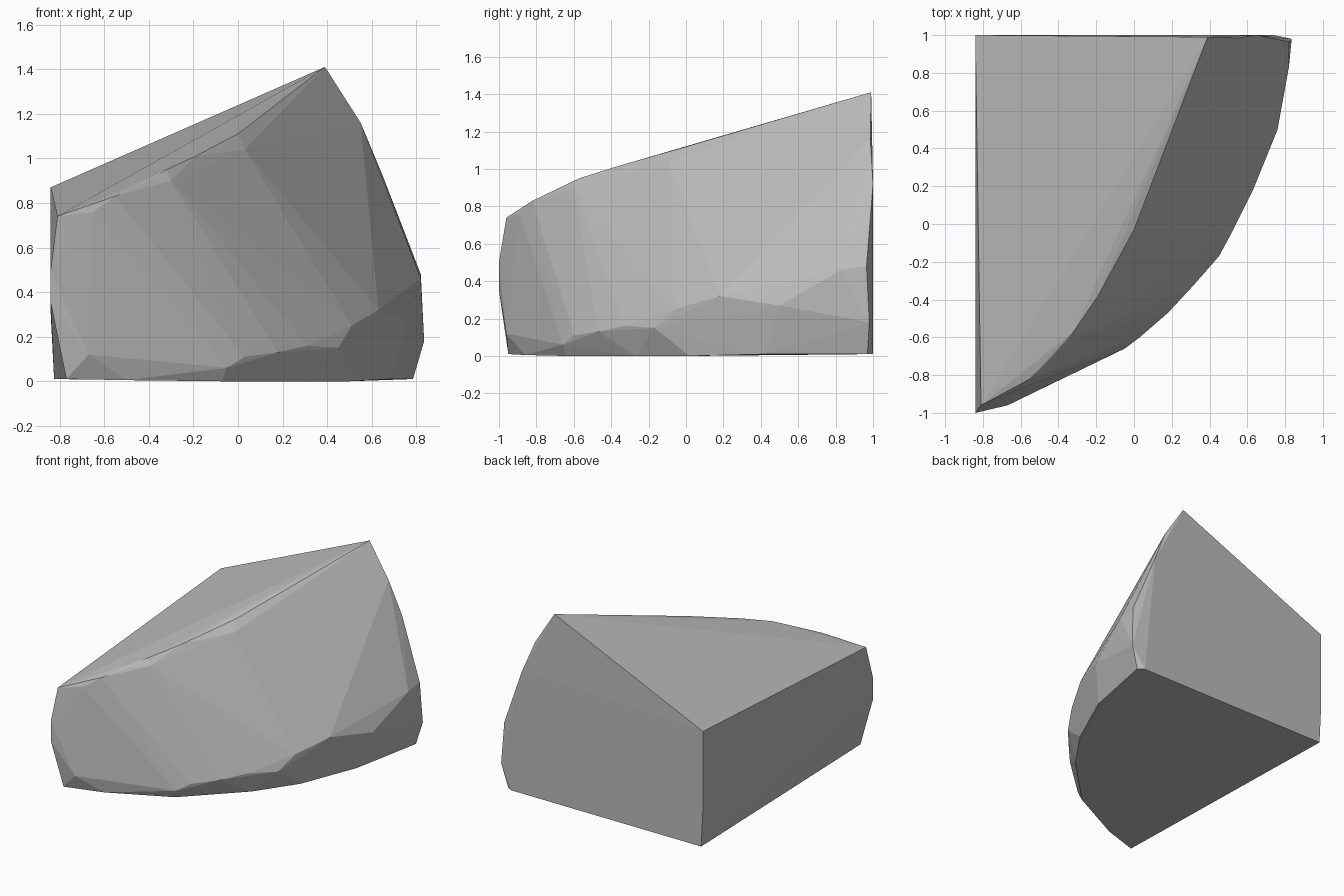
import bpy
import bmesh
import math

# Remove the default cube if the scene has it
default_cube = bpy.data.objects.get("Cube")
if default_cube is not None:
    bpy.data.objects.remove(default_cube, do_unlink=True)


def make_material(name, color):
    """Create one plain flat-coloured material."""
    material = bpy.data.materials.new(name)
    material.use_nodes = True
    material.diffuse_color = color
    shader = next(node for node in material.node_tree.nodes
                  if node.type == 'BSDF_PRINCIPLED')
    shader.inputs["Base Color"].default_value = color
    shader.inputs["Roughness"].default_value = 0.9
    return material


def make_boulder(name, rings, material):
    """Wrap the corner rings in a convex, flat-faced shell."""
    bm = bmesh.new()
    for ring in rings:
        for corner in ring:
            bm.verts.new(corner)

    hull = bmesh.ops.convex_hull(bm, input=bm.verts[:], use_existing_faces=False)
    loose = {item for item in hull["geom_interior"] + hull["geom_unused"]
             if isinstance(item, bmesh.types.BMVert)}
    bmesh.ops.delete(bm, geom=list(loose), context='VERTS')

    # Merge the nearly coplanar triangles into clean facets
    bmesh.ops.dissolve_limit(bm, angle_limit=math.radians(0.8),
                             verts=bm.verts[:], edges=bm.edges[:])
    bmesh.ops.recalc_face_normals(bm, faces=bm.faces[:])

    # Rest the boulder on the ground
    lowest = min(vert.co.z for vert in bm.verts)
    for vert in bm.verts:
        vert.co.z -= lowest
    for face in bm.faces:
        face.smooth = False

    mesh = bpy.data.meshes.new(name)
    bm.to_mesh(mesh)
    bm.free()
    mesh.materials.append(material)
    boulder = bpy.data.objects.new(name, mesh)
    bpy.context.scene.collection.objects.link(boulder)
    return boulder


# Sloping top: straight on the left and back, curved along the front
top_rim = [
    (-.84, 1, .87), (.39, .99, 1.41), (0, -.03, 1.11), (-.19, -.38, 1.01),
    (-.32, -.57, .95), (-.42, -.69, .89), (-.55, -.82, .83), (-.81, -.96, .74),
]

# Small worn bevel below the rim, and the ridge down the back right
shoulder = [
    (-.65, -.89, .76), (-.3, -.6, .9), (.03, -.09, 1.04), (.24, .4, 1.12),
    (.55, .985, 1.16), (.65, 1, .92),
]

# Widest part of the curved wall, with the upright left corners
girdle = [
    (-.84, -1, .5), (-.84, -1, .35), (-.67, -.96, .12), (-.05, -.66, .06),
    (.03, -.6, .11), (.18, -.47, .13), (.31, -.33, .16), (.45, -.17, .15),
    (.51, -.06, .25), (.63, .18, .32), (.76, .5, .27), (.82, .83, .46),
    (.82, .965, .48), (.835, .98, .18), (-.84, 1, .3),
]

# Flat underside, drawn in slightly from the wall
foot = [
    (-.825, 1, .01), (-.77, -.95, .01), (-.5, -.86, .005), (-.07, -.64, 0),
    (.3, -.27, 0), (.5, .02, 0), (.68, .43, .01), (.785, .97, .01),
    (.74, 1, .01),
]

stone = make_material("grey stone", (0.5, 0.5, 0.5, 1))
make_boulder("boulder", [top_rim, shoulder, girdle, foot], stone)
